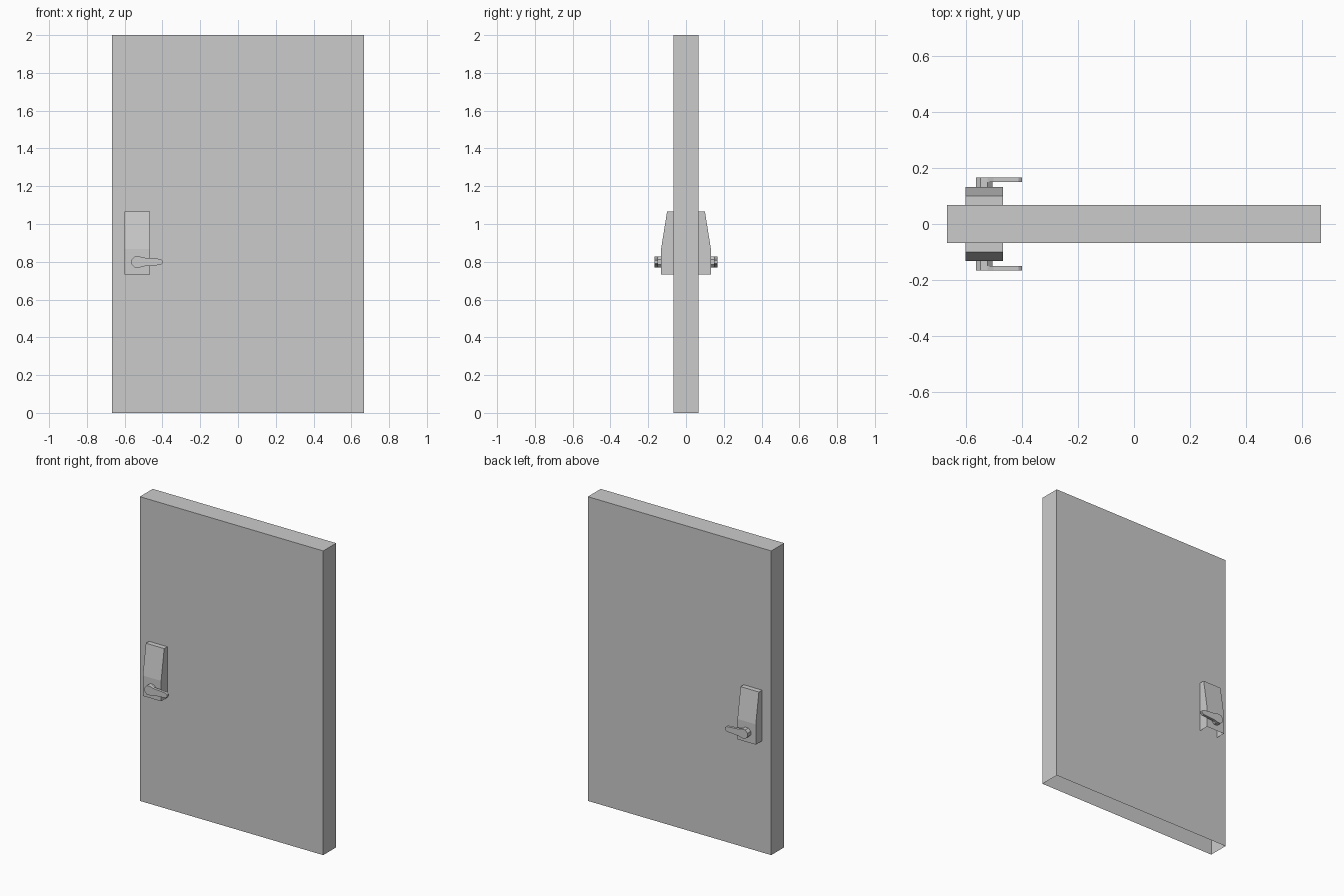
import bpy, bmesh
from mathutils import Vector

if "Cube" in bpy.data.objects:
    bpy.data.objects.remove(bpy.data.objects["Cube"])


def prism(name, outline, offset, depth_vec, skip=(), caps=(True, True), mirror=False):
    """Extrude a closed outline; skip lists side faces left open."""
    bm = bmesh.new()
    d = Vector(depth_vec)
    a = [bm.verts.new(Vector(p) + Vector(offset)) for p in outline]
    b = [bm.verts.new(v.co + d) for v in a]
    n = len(a)
    for i in range(n):
        if i not in skip:
            j = (i + 1) % n
            bm.faces.new((a[i], a[j], b[j], b[i]))
    if caps[0]:
        bm.faces.new(a[::-1])
    if caps[1]:
        bm.faces.new(b)
    # make normals point away from the middle of the part
    mid = sum((v.co for v in bm.verts), Vector()) / len(bm.verts)
    for f in bm.faces:
        f.normal_update()
        if f.normal.dot(f.calc_center_median() - mid) < 0:
            f.normal_flip()
    me = bpy.data.meshes.new(name)
    bm.to_mesh(me)
    bm.free()
    ob = bpy.data.objects.new(name, me)
    bpy.context.collection.objects.link(ob)
    if mirror:
        m = ob.modifiers.new("both_sides", 'MIRROR')
        m.use_axis = (False, True, False)
        m.use_mirror_merge = False
    return ob


# Door slab, open underneath
W, T = 0.667, 0.067
prism("door_slab", [(-W, -T, 0), (W, -T, 0), (W, T, 0), (-W, T, 0)],
      (0, 0, 0), (0, 0, 2), caps=(False, True))

# Wedge-shaped lock housing, open at the door side and underneath
profile = [(0, -T, 0.733), (0, -0.132, 0.733), (0, -0.132, 0.867),
           (0, -0.1, 1.067), (0, -T, 1.067)]
prism("lock_housing", profile, (-0.6, 0, 0), (0.133, 0, 0), skip=(0, 4), mirror=True)

# Octagonal hub joining the lever to the housing
R, r = 0.0295, 0.0122
hub = [(r, 0, R), (-r, 0, R), (-R, 0, r), (-R, 0, -r),
       (-r, 0, -R), (r, 0, -R), (R, 0, -r), (R, 0, r)]
prism("lever_hub", hub, (-0.534, -0.132, 0.799), (0, -0.018, 0),
      caps=(False, False), mirror=True)

# Lever: rounded on the hub, tapering to a chamfered tip
lever = hub[:6] + [(0.034, 0, -0.023), (0.123, 0, -0.016), (0.135, 0, -0.007),
                   (0.135, 0, 0.007), (0.123, 0, 0.016), (0.034, 0, 0.023)]
prism("lever_handle", lever, (-0.534, -0.149, 0.799), (0, -0.0175, 0), mirror=True)
